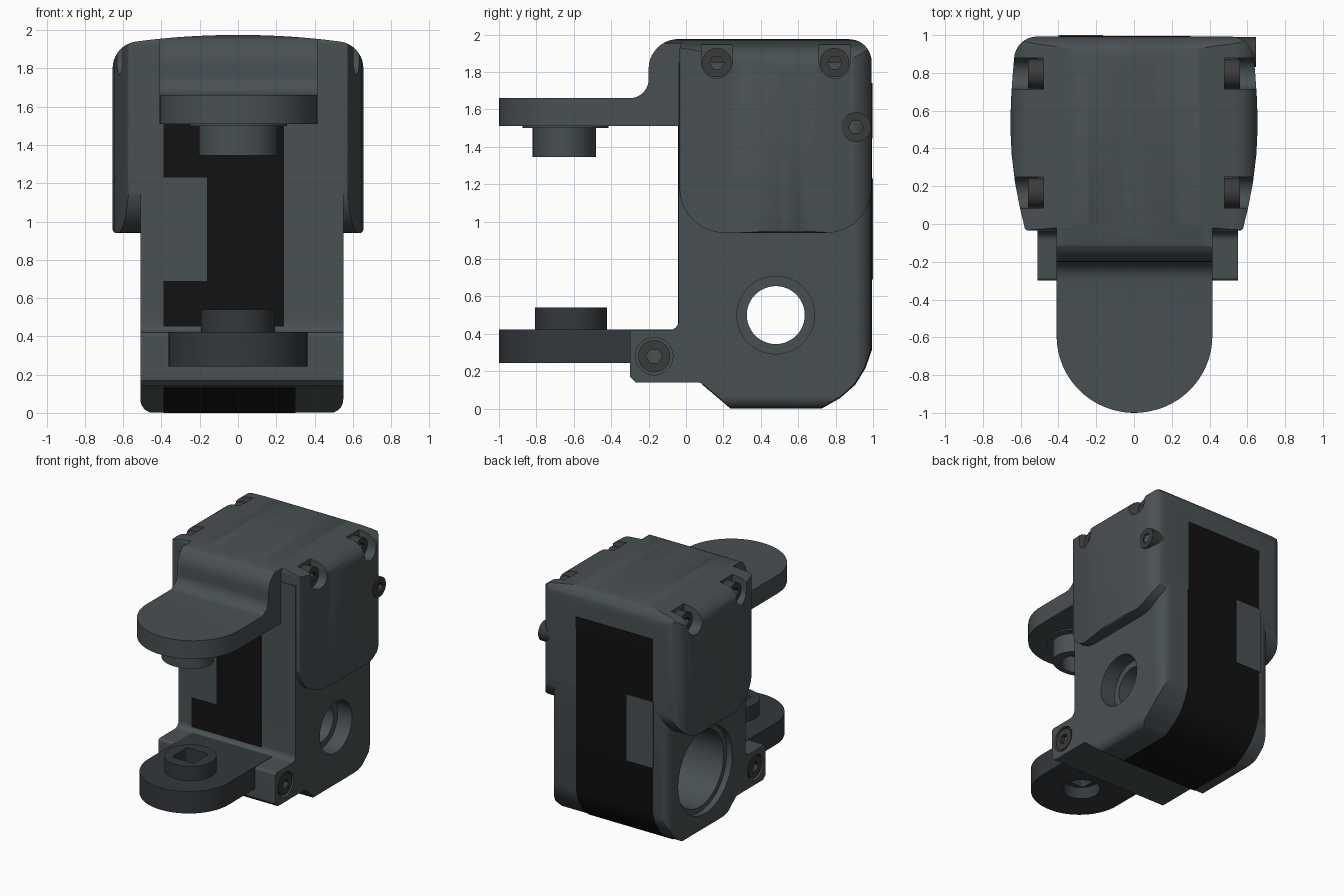
import bpy, bmesh, math
from mathutils import Vector

if "Cube" in bpy.data.objects:
    bpy.data.objects.remove(bpy.data.objects["Cube"])


def material(name, rgb):
    m = bpy.data.materials.new(name)
    m.diffuse_color = (*rgb, 1)
    m.use_nodes = True
    m.node_tree.nodes["Principled BSDF"].inputs["Base Color"].default_value = m.diffuse_color
    return m


SHELL = material("slate_plastic", (0.066, 0.08, 0.086))
DARK = material("dark_plastic", (0.035, 0.04, 0.045))
BLACK = material("black_cover", (0.006, 0.006, 0.006))
STEEL = material("bolt_steel", (0.045, 0.043, 0.043))


def rounded(pts, seg=10):
    """Polygon from (u, v) or (u, v, radius) corners."""
    out = []
    for i, q in enumerate(pts):
        p = Vector(q[:2])
        if len(q) < 3:
            out.append(p)
            continue
        u = (Vector(pts[i - 1][:2]) - p).normalized()
        v = (Vector(pts[(i + 1) % len(pts)][:2]) - p).normalized()
        half = u.angle(v) / 2
        c = p + (u + v).normalized() * q[2] / math.sin(half)
        a, b = [p + d * q[2] / math.tan(half) - c for d in (u, v)]
        a0 = math.atan2(a.y, a.x)
        da = (math.atan2(b.y, b.x) - a0 + math.pi) % (2 * math.pi) - math.pi
        for k in range(seg + 1):
            t = a0 + da * k / seg
            out.append(c + q[2] * Vector((math.cos(t), math.sin(t))))
    return out


def circle(u, v, r, n=48, rv=None):
    return [(u + r * math.cos(2 * math.pi * k / n),
             v + (rv or r) * math.sin(2 * math.pi * k / n)) for k in range(n)]


def rect(u0, v0, u1, v1):
    return [(u0, v0), (u1, v0), (u1, v1), (u0, v1)]


def prism(name, axis, pts, lo, hi, mat=SHELL):
    """Extrude a profile along x (y,z), y (x,z) or z (x,y)."""
    place = {"x": lambda p, h: (h, p[0], p[1]),
             "y": lambda p, h: (p[0], h, p[1]),
             "z": lambda p, h: (p[0], p[1], h)}[axis]
    bm = bmesh.new()
    a = [bm.verts.new(place(p, lo)) for p in pts]
    b = [bm.verts.new(place(p, hi)) for p in pts]
    bm.faces.new(a)
    bm.faces.new(b)
    for i in range(len(pts)):
        bm.faces.new((a[i - 1], a[i], b[i], b[i - 1]))
    bmesh.ops.recalc_face_normals(bm, faces=bm.faces)
    me = bpy.data.meshes.new(name)
    bm.to_mesh(me)
    bm.free()
    me.materials.append(mat)
    ob = bpy.data.objects.new(name, me)
    bpy.context.collection.objects.link(ob)
    return ob


def combine(ob, other, op="DIFFERENCE"):
    other.hide_render = True
    m = ob.modifiers.new("bool", "BOOLEAN")
    m.operation, m.object, m.solver = op, other, "EXACT"
    bpy.context.view_layer.objects.active = ob
    bpy.ops.object.modifier_apply(modifier="bool")
    bpy.data.objects.remove(other)


def cut(ob, axis, pts, lo, hi):
    combine(ob, prism("cutter", axis, pts, lo, hi, ob.data.materials[0]))


def solid(name, side, front, plan):
    """Intersection of side, front and top silhouettes."""
    ob = prism(name, "x", side, -1.5, 1.5)
    combine(ob, prism("cutter", "y", front, -1.6, 1.6), "INTERSECT")
    combine(ob, prism("cutter", "z", plan, -0.5, 2.5), "INTERSECT")
    return ob


def bolt(name, x0, x1, y, z, r):
    ob = prism(name, "x", circle(y, z, r, 32), min(x0, x1), max(x0, x1), STEEL)
    d = 0.04 if x1 > x0 else -0.04
    cut(ob, "x", circle(y, z, r * 0.5, 6), min(x1 - d, x1 + d), max(x1 - d, x1 + d))


# main body with front foot
curve = [(0.99, 0.32), (0.955, 0.22), (0.9, 0.13), (0.82, 0.06), (0.72, 0.003)]
body = solid(
    "main_body",
    rounded([(-0.3, 0.42, 0.02), (-0.04, 0.42, 0.05), (-0.04, 1.85), (0.99, 1.85)]
            + curve + [(0.24, 0.003, 0.03), (0.08, 0.14, 0.06), (-0.27, 0.14), (-0.3, 0.17)]),
    rounded([(-0.51, -0.0, 0.07), (0.55, -0.0, 0.07), (0.55, 2.1), (-0.51, 2.1)]),
    rounded([(-0.51, -0.5), (0.55, -0.5), (0.55, 0.99, 0.1), (-0.51, 0.99, 0.1)]))

# side bores
for r, lo, hi in ((0.35, -0.7, -0.46), (0.31, -0.7, 0.3), (0.155, -0.7, 0.8), (0.208, 0.42, 0.8)):
    cut(body, "x", circle(0.48, 0.5, r), lo, hi)

# hinge bolts in the foot
for s, face in ((1, 0.55), (-1, -0.51)):
    cut(body, "x", circle(-0.17, 0.28, 0.1), face - 0.04, face + 0.04)
    bolt("hinge_bolt", face - s * 0.06, face - s * 0.005, -0.17, 0.28, 0.086)

# arched hood
arch = [(0.45 - 0.05 * k, 1.975 - 0.12 * (0.45 - 0.05 * k) ** 2) for k in range(19)]
hood_front = rounded([(-0.655, 0.94, 0.02), (0.655, 0.94, 0.02), (0.655, 1.925, 0.14)]
                     + arch + [(-0.655, 1.925, 0.14)])
bulge = [(0.575, -0.035, 0.02), (0.605, 0.09), (0.63, 0.22), (0.648, 0.37), (0.655, 0.52),
         (0.651, 0.66), (0.643, 0.78), (0.625, 0.992, 0.12)]
mirrored = [(-p[0], *p[1:]) for p in reversed(bulge)]
hood = solid(
    "hood",
    rounded([(-0.035, 0.94, 0.24), (0.992, 0.94, 0.24), (0.992, 1.975, 0.12), (-0.035, 1.975, 0.06)]),
    hood_front, rounded(bulge + mirrored))

# corner pockets and screws
for s in (1, -1):
    for y in (0.165, 0.795):
        lo, hi = sorted((s * 0.48, s * 0.8))
        pocket = [(y + 0.083, 2.1), (y - 0.083, 2.1)] + [
            (y + 0.083 * math.cos(a), 1.85 + 0.083 * math.sin(a))
            for a in [math.pi * (1 + k / 16) for k in range(17)]]
        cut(hood, "x", pocket, lo, hi)
        bolt("hood_screw", s * 0.47, s * 0.56, y, 1.85, 0.078)
bolt("side_screw", 0.5, 0.645, 0.91, 1.505, 0.08)

# upper arm with curved neck
upper = solid(
    "upper_arm",
    rounded([(0.2, 1.51), (0.2, 1.976), (-0.2, 1.976, 0.16), (-0.2, 1.66, 0.1),
             (-1.1, 1.66), (-1.1, 1.51)]),
    hood_front,
    rounded([(-0.41, -0.999, 0.408), (0.415, -0.999, 0.408), (0.415, 0.3), (-0.41, 0.3)], 16))
prism("upper_boss_plate", "z", circle(0, -0.645, 0.255, 48, 0.23), 1.5, 1.52)
boss = prism("upper_boss", "z", circle(0, -0.65, 0.205, 48, 0.17), 1.345, 1.51)
cut(boss, "z", circle(0, -0.65, 0.13), 1.2, 1.48)

# lower arm with socket boss
lower = prism("lower_arm", "z",
              rounded([(-0.363, -1, 0.36), (0.363, -1, 0.36), (0.363, -0.03), (-0.363, -0.03)], 16),
              0.243, 0.423, DARK)
socket = prism("socket_boss", "z", circle(0, -0.615, 0.193), 0.36, 0.54, DARK)
q = 0.1
square = rounded([(-q, -0.615 - q, 0.025), (q, -0.615 - q, 0.025),
                  (q, -0.615 + q, 0.025), (-q, -0.615 + q, 0.025)], 4)
for ob in (lower, socket):
    cut(ob, "z", square, 0.3, 0.7)
cut(lower, "z", circle(0, -0.615, 0.14), 0.1, 0.34)

# black front cover, notched for the tab
prism("front_cover", "y", [(-0.39, 0.42), (0.24, 0.42), (0.24, 1.512), (-0.39, 1.512),
                           (-0.39, 1.23), (-0.163, 1.23), (-0.163, 0.69), (-0.39, 0.69)],
      -0.044, 0.0, BLACK)

# black cover wrapping the back and underside, and its tab
outer = [(0.996, 1.74)] + [(y + 0.005, z - 0.003) for y, z in curve]
inner = [(0.26, 0.04), (0.7, 0.04), (0.8, 0.1), (0.87, 0.17), (0.92, 0.26), (0.95, 0.34), (0.95, 1.74)]
prism("back_cover", "x", outer + [(0.238, 0.0), (0.085, 0.13), (0.1, 0.17)] + inner, -0.39, 0.3, BLACK)
prism("back_tab", "z", rect(-0.4, 0.93, -0.163, 1.0), 0.69, 1.23)

# smooth curved faces, keep edges sharp
bpy.ops.object.select_all(action="DESELECT")
for ob in bpy.context.scene.objects:
    ob.select_set(True)
    bpy.context.view_layer.objects.active = ob
bpy.ops.object.shade_smooth_by_angle(angle=math.radians(30))
